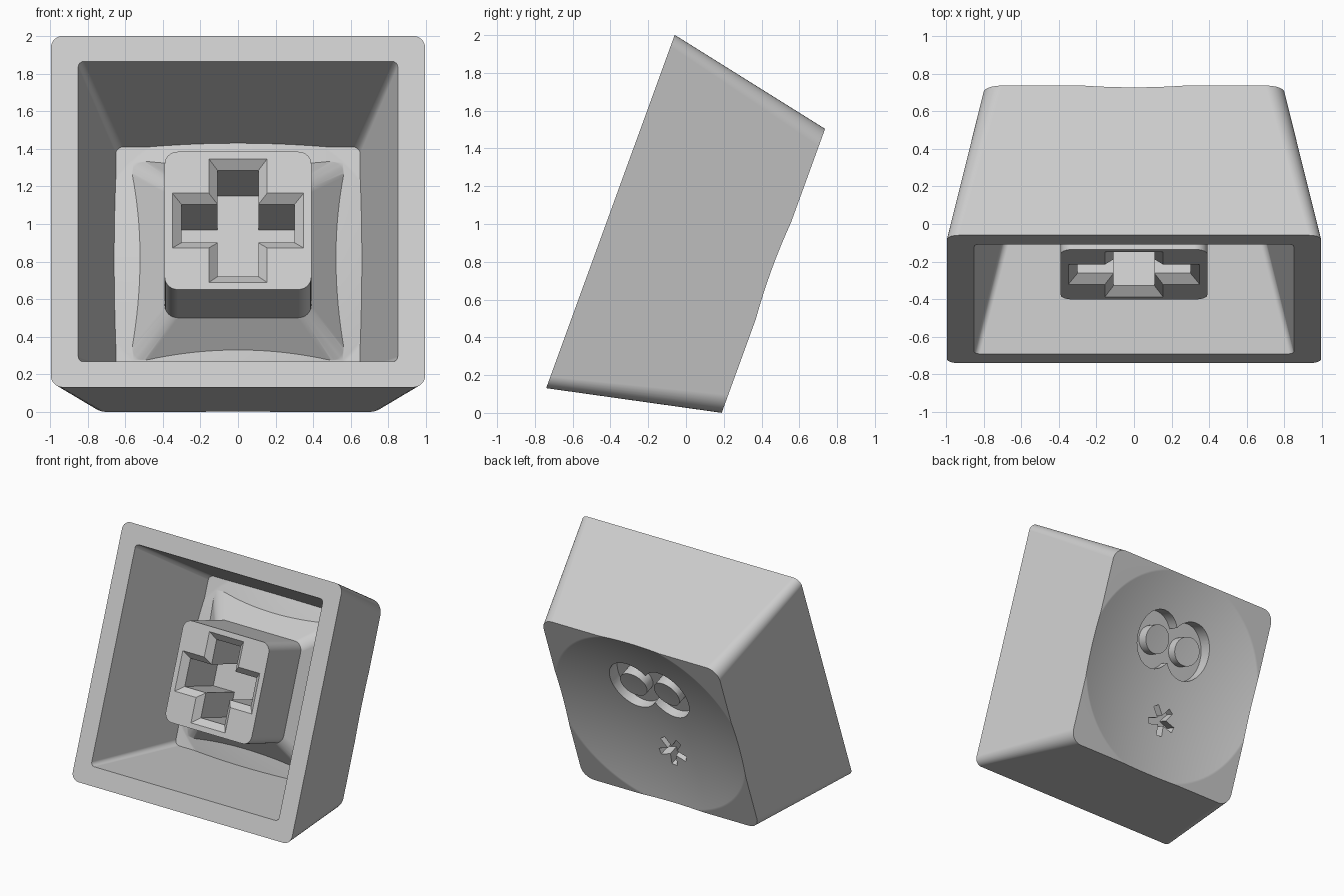
import bpy, bmesh, math

cube = bpy.data.objects.get("Cube")
if cube:
    bpy.data.objects.remove(cube, do_unlink=True)

grey = bpy.data.materials.new("light_grey")
grey.use_nodes = True
COLOUR = (0.6, 0.6, 0.6, 1)
grey.diffuse_color = COLOUR
grey.node_tree.nodes["Principled BSDF"].inputs["Base Color"].default_value = COLOUR


# Outlines, as lists of (x, y)
def rounded_square(half, radius, steps=8):
    pts = []
    for q, (sx, sy) in enumerate([(1, 1), (-1, 1), (-1, -1), (1, -1)]):
        for i in range(steps + 1):
            a = (q + i / steps) * math.pi / 2
            pts.append((sx * (half - radius) + radius * math.cos(a),
                        sy * (half - radius) + radius * math.sin(a)))
    return pts


def ellipse(rx, ry, cx=0, cy=0, steps=48):
    turn = [2 * math.pi * i / steps for i in range(steps)]
    return [(cx + rx * math.cos(a), cy + ry * math.sin(a)) for a in turn]


def plus(length, width):
    corner = [(length, -width), (length, width), (width, width)]
    pts = []
    for q in range(4):
        for x, y in corner:
            for _ in range(q):
                x, y = -y, x
            pts.append((x, y))
    return pts


def star(radius, width, cx, cy, arms=5):
    # Straight-sided arms that meet at the inner corners
    inner = width / math.sin(math.pi / arms)
    pts = []
    for i in range(arms):
        a = -math.pi / 2 + 2 * math.pi * i / arms
        c, s = math.cos(a), math.sin(a)
        for u, v in [(radius, -width), (radius, width)]:
            pts.append((cx + u * c - v * s, cy + u * s + v * c))
        b = a + math.pi / arms
        pts.append((cx + inner * math.cos(b), cy + inner * math.sin(b)))
    return pts


# Solid skinned through (outline, depth) sections; depth grows from rim to crown
def loft(name, sections):
    bm = bmesh.new()
    rings = [[bm.verts.new((x, y, -d)) for x, y in pts] for pts, d in sections]
    n = len(rings[0])
    for a, b in zip(rings, rings[1:]):
        for i in range(n):
            j = (i + 1) % n
            bm.faces.new((a[i], a[j], b[j], b[i]))
    bm.faces.new(rings[0])
    bm.faces.new(rings[-1])
    bmesh.ops.recalc_face_normals(bm, faces=bm.faces)
    mesh = bpy.data.meshes.new(name)
    bm.to_mesh(mesh)
    bm.free()
    mesh.materials.append(grey)
    obj = bpy.data.objects.new(name, mesh)
    bpy.context.collection.objects.link(obj)
    return obj


def bowl(name, depth, curve=0.157, rings=28):
    radii = [1.1 * (i + 0.3) / (rings + 0.3) for i in range(rings + 1)]
    return loft(name, [(ellipse(r, r, steps=96), depth + curve * r * r) for r in radii])


def combine(target, tool, operation="DIFFERENCE"):
    mod = target.modifiers.new("cut", "BOOLEAN")
    mod.operation = operation
    mod.solver = "EXACT"
    mod.object = tool
    bpy.context.view_layer.objects.active = target
    bpy.ops.object.modifier_apply(modifier=mod.name)
    bpy.data.objects.remove(tool, do_unlink=True)


# Tapered outer shell with a dished crown
cap = loft("key_cap", [(rounded_square(0.995, 0.065), 0), (rounded_square(0.8, 0.1), 0.918)])
combine(cap, bowl("crown_dish", 0.806))

# Hollow inside, leaving a domed floor and a stem with a flared foot
hollow = loft("hollow", [(rounded_square(0.855, 0.03), -0.02), (rounded_square(0.65, 0.04), 0.78)])
combine(hollow, bowl("floor_dome", 0.678))
combine(hollow, loft("stem", [
    (rounded_square(0.39, 0.07), 0.14),
    (rounded_square(0.39, 0.07), 0.58),
    (rounded_square(0.595, 0.09), 0.80)]))
combine(cap, hollow)

# Chamfered plus-shaped socket in the stem
combine(cap, loft("socket", [
    (plus(0.36, 0.165), 0.13), (plus(0.30, 0.108), 0.187), (plus(0.30, 0.108), 0.58)]))

# Engraved eyes with standing pupils
eyes = loft("eye_left", [(ellipse(0.195, 0.235, 0.155, 0.265), d) for d in (0.735, 1.0)])
combine(eyes, loft("eye_right", [(ellipse(0.195, 0.235, -0.155, 0.265), d) for d in (0.735, 1.0)]),
        "UNION")
for side in (1, -1):
    combine(eyes, loft("pupil", [(ellipse(0.115, 0.115, side * 0.15, 0.265), d) for d in (0.7, 1.1)]))
combine(cap, eyes)

# Engraved star-shaped mouth
combine(cap, loft("mouth", [(star(0.125, 0.025, -0.06, -0.335), d) for d in (0.745, 1.0)]))

# Smooth corners, crisp edges, tipped onto its back edge
bpy.ops.object.select_all(action="DESELECT")
cap.select_set(True)
bpy.context.view_layer.objects.active = cap
bpy.ops.object.shade_smooth_by_angle(angle=math.radians(30))
normals = cap.modifiers.new("even_normals", "WEIGHTED_NORMAL")
normals.keep_sharp = True
cap.rotation_euler = (math.radians(70), 0, 0)
cap.location = (0, -0.4, 1.066)
